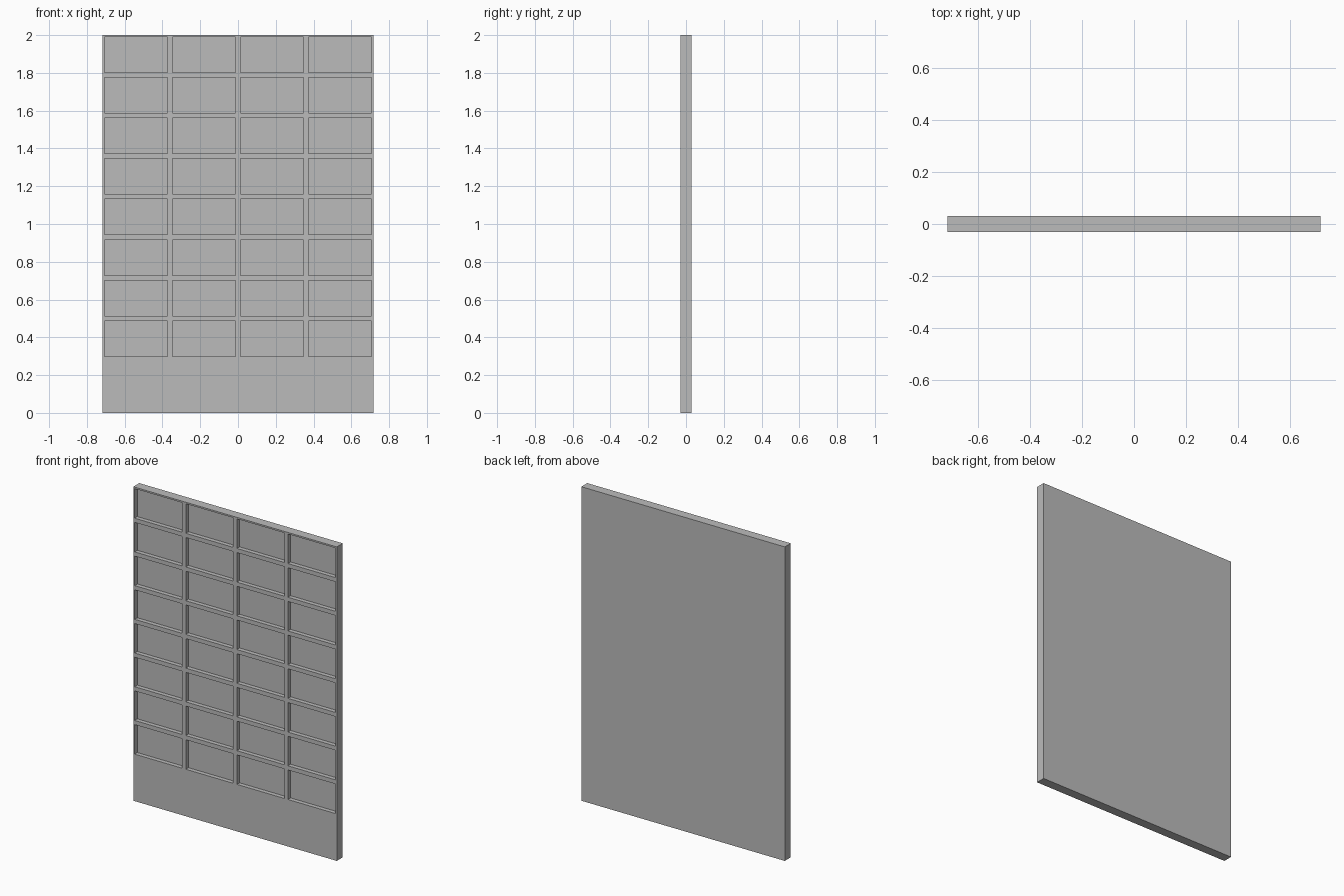
import bpy
import bmesh
from mathutils import Vector

WIDTH, DEPTH, HEIGHT = 1.434, 0.06, 2.0
COLS, ROWS = 4, 8
CELL_W, CELL_H = 0.334, 0.188
PITCH_X, PITCH_Z = 0.36, 0.2147
TOP_Z = 1.99          # upper edge of the top row
POCKET_DEPTH = 0.027

cube = bpy.data.objects.get("Cube")
if cube:
    bpy.data.objects.remove(cube, do_unlink=True)

# Single plain grey finish
grey = bpy.data.materials.new("plain_grey")
grey.use_nodes = True
colour = (0.5, 0.5, 0.5, 1)
grey.diffuse_color = colour
grey.node_tree.nodes["Principled BSDF"].inputs["Base Color"].default_value = colour

# Pocket centres
xs = [(c - (COLS - 1) / 2) * PITCH_X for c in range(COLS)]
zs = [TOP_Z - CELL_H / 2 - r * PITCH_Z for r in range(ROWS)]

# Slab
bm = bmesh.new()
bmesh.ops.create_cube(bm, size=1)
bmesh.ops.scale(bm, vec=(WIDTH, DEPTH, HEIGHT), verts=bm.verts)
bmesh.ops.translate(bm, vec=(0, 0, HEIGHT / 2), verts=bm.verts)


def front_faces():
    bm.normal_update()
    return [f for f in bm.faces if f.normal.y < -0.9]


def cut_front(point, normal):
    faces = front_faces()
    edges = {e for f in faces for e in f.edges}
    verts = {v for f in faces for v in f.verts}
    bmesh.ops.bisect_plane(bm, geom=faces + list(edges) + list(verts),
                           plane_co=point, plane_no=normal)


# Score the front along every pocket edge
for side in (-0.5, 0.5):
    for x in xs:
        cut_front(Vector((x + side * CELL_W, 0, 0)), Vector((1, 0, 0)))
    for z in zs:
        cut_front(Vector((0, 0, z + side * CELL_H)), Vector((0, 0, 1)))


def in_pocket(face):
    c = face.calc_center_median()
    return (any(abs(c.x - x) < 0.01 for x in xs)
            and any(abs(c.z - z) < 0.01 for z in zs))


# Sink the pockets straight back
pockets = [f for f in front_faces() if in_pocket(f)]
bmesh.ops.inset_individual(bm, faces=pockets, thickness=0, depth=-POCKET_DEPTH)
bm.normal_update()

mesh = bpy.data.meshes.new("pocketed_panel")
bm.to_mesh(mesh)
bm.free()
mesh.materials.append(grey)
panel = bpy.data.objects.new("pocketed_panel", mesh)
bpy.context.collection.objects.link(panel)
